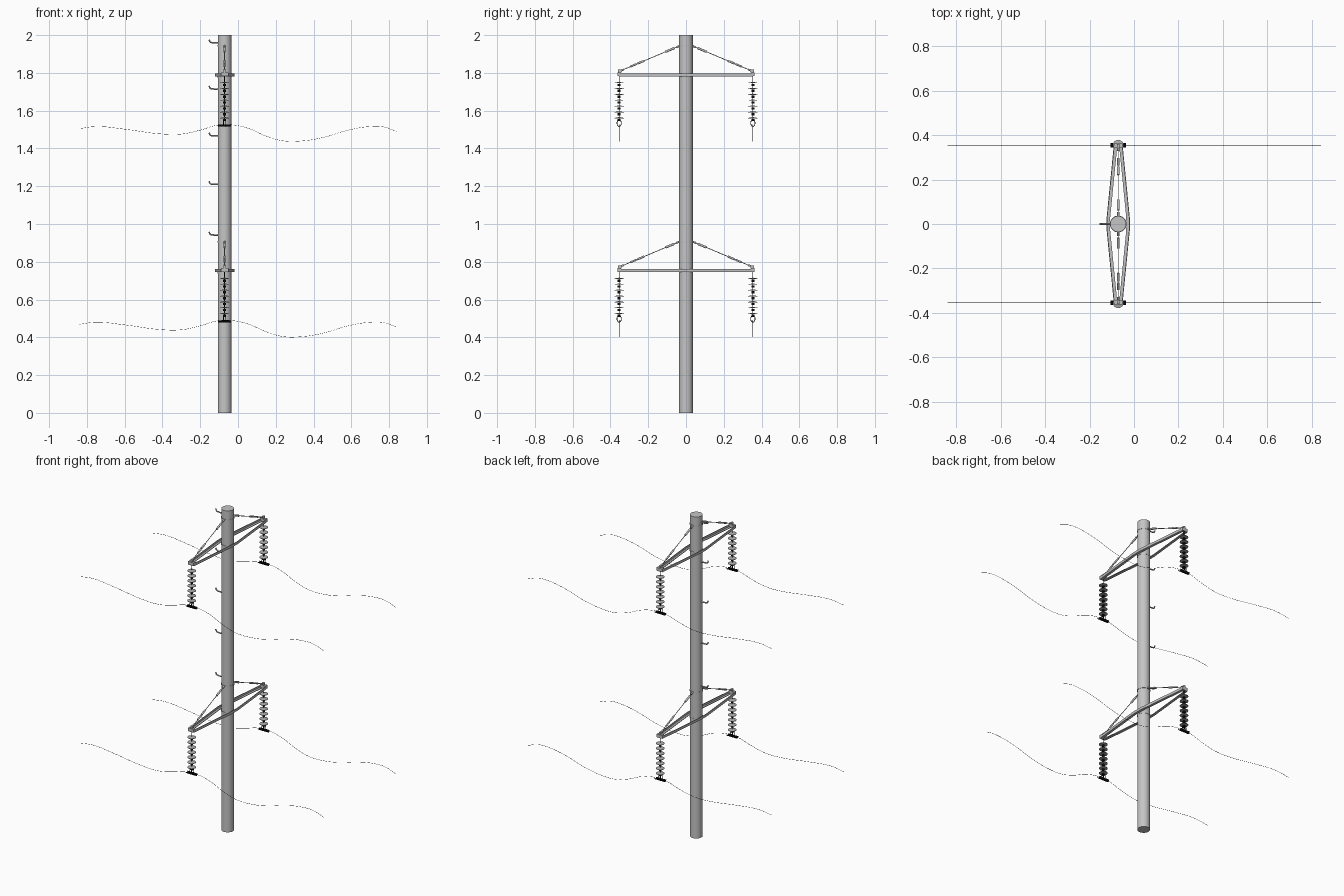
import bpy, bmesh, math
from mathutils import Vector, Matrix

cube = bpy.data.objects.get("Cube")
if cube:
    bpy.data.objects.remove(cube, do_unlink=True)

POLE_X, POLE_R, REACH = -0.071, 0.036, 0.354


def material(name, grey):
    m = bpy.data.materials.new(name)
    m.use_nodes = True
    col = (grey, grey, grey, 1)
    m.diffuse_color = col
    m.node_tree.nodes["Principled BSDF"].inputs["Base Color"].default_value = col
    return m


CONCRETE = material("pole grey", 0.56)
STEEL = material("steel grey", 0.53)
GLAZE = material("insulator grey", 0.42)
BLACK = material("black", 0.004)


def add_mesh(name, bm, mat, smooth=False):
    bmesh.ops.recalc_face_normals(bm, faces=bm.faces)
    me = bpy.data.meshes.new(name)
    bm.to_mesh(me)
    bm.free()
    me.materials.append(mat)
    ob = bpy.data.objects.new(name, me)
    bpy.context.collection.objects.link(ob)
    if smooth:
        bpy.ops.object.select_all(action='DESELECT')
        bpy.context.view_layer.objects.active = ob
        ob.select_set(True)
        bpy.ops.object.shade_smooth_by_angle(angle=math.radians(40))
    return ob


def box(name, centre, size, mat):
    bm = bmesh.new()
    bmesh.ops.create_cube(bm, size=1, matrix=Matrix.Translation(centre) @ Matrix.Diagonal((*size, 1)))
    return add_mesh(name, bm, mat)


def rod(name, a, b, r, mat, sides=10):
    a, b = Vector(a), Vector(b)
    d = b - a
    turn = d.to_track_quat('Z', 'Y').to_matrix().to_4x4()
    bm = bmesh.new()
    bmesh.ops.create_cone(bm, cap_ends=True, segments=sides, radius1=r, radius2=r,
                          depth=d.length, matrix=Matrix.Translation((a + b) / 2) @ turn)
    return add_mesh(name, bm, mat, True)


def tube(name, points, r, mat, cyclic=False, res=2):
    """Smooth round tube through the points."""
    cu = bpy.data.curves.new(name, 'CURVE')
    cu.dimensions = '3D'
    cu.bevel_depth, cu.bevel_resolution, cu.resolution_u = r, res, 6
    cu.use_fill_caps = True
    sp = cu.splines.new('BEZIER')
    sp.bezier_points.add(len(points) - 1)
    sp.use_cyclic_u = cyclic
    for bp, p in zip(sp.bezier_points, points):
        bp.co = p
        bp.handle_left_type = bp.handle_right_type = 'AUTO'
    cu.materials.append(mat)
    ob = bpy.data.objects.new(name, cu)
    bpy.context.collection.objects.link(ob)
    return ob


def lathe(name, profile, centre, mat, sides=16):
    bm = bmesh.new()
    vs = [bm.verts.new((r, 0, z)) for r, z in profile]
    es = [bm.edges.new(p) for p in zip(vs, vs[1:])]
    bmesh.ops.spin(bm, geom=vs + es, cent=(0, 0, 0), axis=(0, 0, 1),
                   angle=math.tau, steps=sides)
    bmesh.ops.remove_doubles(bm, verts=bm.verts, dist=1e-5)
    bmesh.ops.translate(bm, verts=bm.verts, vec=centre)
    return add_mesh(name, bm, mat, True)


def angle_bar(name, side, z):
    """L-section bar bent round one side of the pole."""
    section = [(0, 0), (-0.016, 0), (-0.016, 0.004), (-0.004, 0.004), (-0.004, 0.016), (0, 0.016)]
    path = [(0.02, -REACH), (0.052, -0.03), (0.052, 0.03), (0.02, REACH)]
    bm = bmesh.new()
    rings = [[bm.verts.new((POLE_X + side * (px + u), y, z + v)) for u, v in section]
             for px, y in path]
    n = len(section)
    for a, b in zip(rings, rings[1:]):
        for i in range(n):
            j = (i + 1) % n
            bm.faces.new((a[i], a[j], b[j], b[i]))
    bm.faces.new(rings[0])
    bm.faces.new(rings[-1])
    add_mesh(name, bm, STEEL)


def saddle(name, y, z):
    """Curved trough that carries the wire, along x."""
    bm = bmesh.new()
    rings = []
    arc = [(r, math.pi * k / 8) for r, ks in ((0.0105, range(9)), (0.0085, range(8, -1, -1))) for k in ks]
    for x in (-0.034, 0.034):
        rings.append([bm.verts.new((POLE_X + x, y + r * math.cos(t), z - r * math.sin(t))) for r, t in arc])
    n = len(arc)
    for i in range(n):
        j = (i + 1) % n
        bm.faces.new((rings[0][i], rings[0][j], rings[1][j], rings[1][i]))
    for r in rings:
        for i in range(8):
            bm.faces.new((r[i], r[i + 1], r[n - 2 - i], r[n - 1 - i]))
    add_mesh(name, bm, BLACK, True)


def insulator(name, y, top):
    """Hanging string of seven discs with clamp."""
    rod(name + "_hanger", (POLE_X, y, top - 0.01), (POLE_X, y, top - 0.25), 0.002, BLACK)
    for i in range(7):
        z = top - 0.053 - i * 0.031
        lathe(f"{name}_disc_{i}", [(0, 0.005), (0.008, 0.004), (0.0245, 0.0005), (0.0245, -0.0015), (0, -0.001)],
              (POLE_X, y, z), GLAZE)
        rod(f"{name}_cap_{i}", (POLE_X, y, z - 0.017), (POLE_X, y, z - 0.005), 0.0075, BLACK)
    low = top - 0.266
    loop = [(POLE_X, y + 0.011 * math.sin(t * math.tau / 8), low + 0.0175 * math.cos(t * math.tau / 8))
            for t in range(8)]
    for sx in (-1, 1):
        tube(f"{name}_loop_{sx}", [(x + sx * 0.006, yy, zz) for x, yy, zz in loop], 0.002, BLACK, True)
    saddle(name + "_clamp", y, low - 0.0085)


# Heights of the wire relative to the crossarm, along x
WIRE = [(-0.84, -0.295), (-0.75, -0.284), (-0.6, -0.298), (-0.42, -0.322), (-0.3, -0.324),
        (-0.2, -0.303), (-0.11, -0.277), (-0.035, -0.275), (0.05, -0.292), (0.15, -0.335),
        (0.24, -0.36), (0.34, -0.36), (0.45, -0.342), (0.58, -0.304), (0.7, -0.284),
        (0.77, -0.286), (0.84, -0.31)]


def crossarm(label, z):
    for side, tag in ((1, "left"), (-1, "right")):
        angle_bar(f"{label}_{tag}_arm_bar", side, z - 0.018)
    # Bands round the pole
    for tag, dz in (("tie", 0.143), ("arm", -0.022)):
        rod(f"{label}_{tag}_band", (POLE_X, 0, z + dz - 0.004), (POLE_X, 0, z + dz + 0.004), 0.0375, STEEL, 32)
    for s, tag in ((-1, "front"), (1, "back")):
        n = f"{label}_{tag}"
        box(n + "_end_plate", (POLE_X, s * REACH, z - 0.007), (0.04, 0.018, 0.02), STEEL)
        box(n + "_end_lug", (POLE_X, s * 0.35, z + 0.009), (0.012, 0.018, 0.016), STEEL)
        # Tie rod with thicker fittings
        a, b = Vector((POLE_X, s * 0.034, z + 0.143)), Vector((POLE_X, s * 0.345, z + 0.012))
        rod(n + "_tie_rod", a, b, 0.002, STEEL)
        for i, (t, u, r) in enumerate(((0, 0.06, 0.005), (0.09, 0.24, 0.006), (0.6, 0.72, 0.0055),
                                       (0.74, 0.84, 0.005), (0.95, 1, 0.005))):
            rod(f"{n}_tie_fitting_{i}", a.lerp(b, t), a.lerp(b, u), r, STEEL)
        insulator(n + "_insulator", s * REACH, z)
        tube(n + "_wire", [(x, s * REACH, z + dz) for x, dz in WIRE], 0.0008, BLACK, res=1)


# Pole
rod("pole", (POLE_X, 0, 0), (POLE_X, 0, 2), POLE_R, CONCRETE, 32)

# Climbing steps on one side
for i, z in enumerate((1.96, 1.715, 1.467, 1.21, 0.942)):
    edge = POLE_X - POLE_R
    tube(f"climbing_step_{i}", [(edge + 0.008, 0, z), (edge - 0.024, 0, z), (edge - 0.04, 0, z + 0.004),
                                (edge - 0.046, 0, z + 0.016)], 0.004, STEEL)

for label, z in (("upper", 1.8), ("lower", 0.764)):
    crossarm(label, z)
